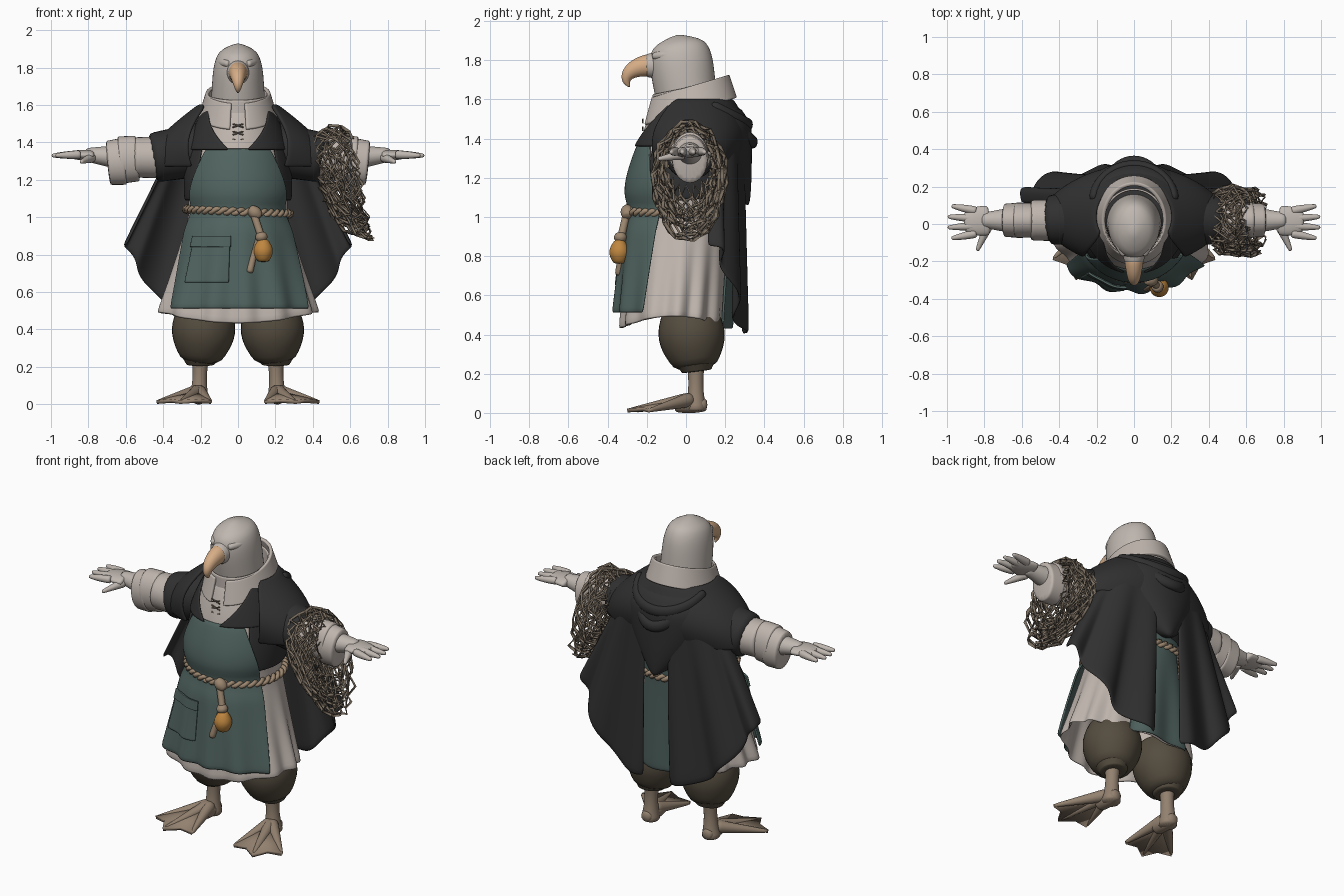
import bpy, bmesh, random
from math import sin, cos, acos, pi, radians, sqrt
from mathutils import Vector

random.seed(4)
if "Cube" in bpy.data.objects:
    bpy.data.objects.remove(bpy.data.objects["Cube"])


def material(name, red, green, blue):
    mat = bpy.data.materials.new(name)
    mat.use_nodes = True
    mat.diffuse_color = (red, green, blue, 1)
    mat.node_tree.nodes["Principled BSDF"].inputs["Base Color"].default_value = mat.diffuse_color
    return mat


LINEN = material("pale linen", .52, .46, .42)
PLUMAGE = material("pale plumage", .52, .47, .43)
CLOAK = material("charcoal cloth", .03, .03, .03)
TEAL = material("muted teal", .08, .125, .115)
BEAK = material("beak tan", .68, .42, .24)
BROWN = material("olive brown", .09, .073, .05)
FOOT = material("foot tan", .29, .22, .16)
ROPE = material("rope", .33, .24, .16)
CORD = material("net cord", .2, .16, .12)
AMBER = material("amber gourd", .52, .24, .05)

SIDES = {"left": 1, "right": -1}
WAIST = 1.03


def steps(count):
    return [k / count for k in range(count + 1)]


def finish(name, mat, verts, faces, smooth=1, thickness=0.0):
    mesh = bpy.data.meshes.new(name)
    mesh.from_pydata(verts, [], faces)
    bm = bmesh.new()
    bm.from_mesh(mesh)
    bmesh.ops.remove_doubles(bm, verts=bm.verts, dist=.0001)
    bmesh.ops.recalc_face_normals(bm, faces=bm.faces)
    for face in bm.faces:
        face.smooth = True
    bm.to_mesh(mesh)
    bm.free()
    obj = bpy.data.objects.new(name, mesh)
    bpy.context.scene.collection.objects.link(obj)
    mesh.materials.append(mat)
    if thickness:
        solid = obj.modifiers.new("thickness", "SOLIDIFY")
        solid.thickness, solid.offset = thickness, 0
    if smooth:
        subdivision = obj.modifiers.new("smooth", "SUBSURF")
        subdivision.levels = subdivision.render_levels = smooth
    return obj


# Skin a list of rows; tubes wrap round and get end caps
def skin(name, mat, rows, tube=False, **options):
    n = len(rows[0])
    columns = n if tube else n - 1
    faces = [(j*n + i, j*n + (i+1) % n, (j+1)*n + (i+1) % n, (j+1)*n + i)
             for j in range(len(rows) - 1) for i in range(columns)]
    if tube:
        last = (len(rows) - 1) * n
        faces += [tuple(range(n)), tuple(range(last, last + n))]
    return finish(name, mat, [point for row in rows for point in row], faces, **options)


# Tube along a path of (point, radius along axis, other radius)
def sweep(name, mat, path, axis="X", sides=16, mirror=1, **options):
    rows = []
    for k, (point, wide, deep) in enumerate(path):
        ahead, behind = path[min(k+1, len(path)-1)][0], path[max(k-1, 0)][0]
        tangent = (Vector(ahead) - Vector(behind)).normalized()
        across = Vector([float(axis == letter) for letter in "XYZ"])
        across = (across - across.dot(tangent) * tangent).normalized()
        other = tangent.cross(across)
        row = []
        for i in range(sides):
            a = 2*pi*i/sides
            p = Vector(point) + across*wide*cos(a) + other*deep*sin(a)
            row.append((mirror*p.x, p.y, p.z))
        rows.append(row)
    skin(name, mat, rows, tube=True, **options)


# Straight tapered limb with an optional bulge in the middle
def limb(name, mat, start, end, first, last, bulge=0.0, wide=1, **options):
    start, end = Vector(start), Vector(end)
    span = end - start
    axis = "Y" if abs(span.x) > max(abs(span.y), abs(span.z)) else "X"
    path = []
    for v in steps(7):
        radius = first + (last - first)*v + bulge*sin(pi*v)
        path.append((start + span*v, radius*wide, radius))
    sweep(name, mat, path, axis=axis, **options)


# Cloth wrapped round the body; fit(z) gives width, depth and centre
def shell(name, mat, top, bottom, fit, angle, centre=0, columns=72, tilt=0.0, rise=0.0, thickness=.012):
    rows = []
    for v in steps(16):
        z = top + (bottom - top)*v
        width, depth, middle = fit(z)
        half = angle(z) if callable(angle) else angle
        row = []
        for u in steps(columns):
            t = radians(centre + half*(2*u - 1))
            pleat = 1 + .04*min(2*max(1 - z, 0), 1)*sin(13*t + sin(3*t))
            y = middle - depth*pleat*cos(t)
            row.append((width*pleat*sin(t), y, z + tilt*y + rise*v**4*sin(t)**2))
        rows.append(row)
    skin(name, mat, rows, thickness=thickness)


# Tunic, apron, pocket and back panel
def body_fit(z, lift=0.0):
    d = z - WAIST
    if d < 0:
        return .25 - .28*d + lift, .25 - .03*d + lift, .07*d - .02
    return .25 + .2*d - .7*d*d + lift, .25 + .1*d - .45*d*d + lift, .06*d - .02


def apron_fit(z, lift=0.0):
    return body_fit(z, lift + min(.04, .01 + .4*abs(z - WAIST), .15*(1.45 - z)))


def apron_angle(z):
    return 66 - (70 if z > WAIST else 15)*abs(z - WAIST)


shell("tunic", LINEN, 1.58, .43, body_fit, 180, columns=120, rise=.06)
shell("apron", TEAL, 1.37, .51, apron_fit, apron_angle)
shell("apron_pocket", TEAL, .88, .65, lambda z: apron_fit(z, .014), 18, centre=-25, columns=20)
shell("pocket_flap", TEAL, .9, .84, lambda z: apron_fit(z, .022), 19, centre=-25, columns=20)
shell("back_panel", TEAL, 1.1, .43, lambda z: body_fit(z, .02), 27, centre=180)


# Shoulder mantle, vest, crossed front and hood
def mantle_fit(z):
    v = min((1.6 - z)*3, 1)
    return .2 + .28*sin(v*pi/2), .19 + .06*sin(pi*v) + .03*v, .04


shell("mantle", CLOAK, 1.6, 1.27, mantle_fit, lambda z: 115 + 60*sqrt(max(1.6 - z, 0)),
      centre=180, thickness=.02)
shell("vest", CLOAK, 1.45, 1.09, lambda z: body_fit(z, .02), 132, centre=180)
shell("cloak_front", CLOAK, 1.58, 1.36, lambda z: body_fit(z, .03), lambda z: 170 - 230*(z - 1.36), centre=180)
hood = []
for v in steps(9):
    radius = .28*sin(pi*(1 + 3*v)/4) + .01
    back = .28 + .08*sin(.8*pi*v)
    hood.append(((0, back - .75*radius, 1.6 - .54*v), radius, .75*radius))
sweep("hood", CLOAK, hood, sides=28)
for k in range(2):
    fold = [(((.22 - .05*k)*cos(pi*v), .12 + (.2 + .025*k)*sin(pi*v), 1.57 - (.1 + .09*k)*sin(pi*v)), .035, .025)
            for v in steps(12)]
    sweep(f"hood_fold_{k+1}", CLOAK, fold, axis="Z", sides=10)

# Split cape hanging behind, lower at the middle than at the sides
for side, s in SIDES.items():
    rows = []
    for v in steps(14):
        width = .3 + .3*v
        row = []
        for u in steps(32):
            t = u*acos(.08/width)
            hem = .4 + .45*cos(t)**3
            row.append((s*(width*cos(t) + .012*v*sin(14*t)),
                        .11 + .18*sin(t)**.7 + .03*v*sin(11*t),
                        1.47 + (hem - 1.47)*v))
        rows.append(row)
    skin(f"cape_{side}", CLOAK, rows, thickness=.016)

# Collar and chest lacing
shell("collar_outer", LINEN, 1.66, 1.53, lambda z: (.66 - .3*z, .69 - .3*z, .02), 168,
      centre=180, tilt=.3, thickness=.02)
shell("collar_inner", LINEN, 1.66, 1.47, lambda z: (.165, .175, .01), 180, tilt=.2)
for side, s in SIDES.items():
    for k in range(3):
        z = 1.4 + .04*k
        limb(f"lace_{side}_{k+1}", CORD, (-.03, -.22, z), (.03, -.22, z + .02), .005, .005, mirror=s, sides=6)

# Head and hooked beak
head = []
for v in steps(12):
    radius = (.15 - .03*v)*sqrt(1 - v**7) + .01*v
    head.append(((0, .015 - .06*v, 1.52 + .41*v), radius, radius*(1 + .33*v)))
sweep("head", PLUMAGE, head, sides=24)
limb("face", PLUMAGE, (0, -.08, 1.78), (0, -.21, 1.77), .085, .058, wide=.9)
beak = []
for v in steps(9):
    a = 2*pi/3*v
    radius = .06*(1 - v)**.7 + .002
    beak.append(((0, -.17 - .135*sin(a), 1.7 + .075*cos(a)), .9*radius, radius))
sweep("beak", BEAK, beak)

for side, s in SIDES.items():
    limb(f"brow_{side}", PLUMAGE, (.05, -.17, 1.82), (.1, -.07, 1.83), .016, .014, bulge=.008, mirror=s)

    # Sleeves, arms and hands
    limb(f"cloak_sleeve_{side}", CLOAK, (.16, .04, 1.37), (.47, .02, 1.315), .15, .135, mirror=s)
    limb(f"shirt_sleeve_{side}", LINEN, (.4, .02, 1.32), (.56, .02, 1.32), .115, .11, mirror=s)
    limb(f"sleeve_cuff_{side}", LINEN, (.53, .02, 1.315), (.64, .02, 1.305), .125, .13, wide=.75, mirror=s)
    limb(f"cuff_edge_{side}", LINEN, (.6, .02, 1.3), (.7, .02, 1.29), .13, .12, wide=.75, mirror=s)
    limb(f"forearm_{side}", PLUMAGE, (.62, .02, 1.32), (.82, .02, 1.335), .07, .035, wide=1.1, mirror=s)
    limb(f"palm_{side}", PLUMAGE, (.77, .02, 1.33), (.91, .01, 1.335), .028, .018, wide=2.8,
         bulge=.005, mirror=s)
    for k in range(4):
        spread = 1.5 - k
        limb(f"finger_{side}_{k+1}", PLUMAGE, (.84, .01 + .04*spread, 1.335),
             (1 - .01*spread**2, .01 + .058*spread, 1.33), .024, .01, bulge=.004, mirror=s, sides=10)
    limb(f"thumb_{side}", PLUMAGE, (.78, -.01, 1.32), (.84, -.145, 1.295), .03, .01, mirror=s, sides=10)

    # Breeches, legs and webbed feet
    limb(f"breeches_{side}", BROWN, (.17, .01, .56), (.2, .05, .22), .12, .1, bulge=.065, mirror=s)
    limb(f"breeches_band_{side}", BROWN, (.2, .05, .25), (.2, .055, .21), .1, .075, mirror=s)
    limb(f"leg_{side}", FOOT, (.2, .05, .27), (.21, .05, 0), .05, .06, bulge=-.016, mirror=s)
    limb(f"heel_{side}", FOOT, (.21, .11, .04), (.21, -.06, .045), .03, .04, bulge=.01, mirror=s)
    tips = [Vector((.145, -.25, .012)), Vector((.31, -.3, .012)), Vector((.435, -.19, .012))]
    ankle = Vector((.21, .03, .07))
    for k, tip in enumerate(tips):
        limb(f"toe_{side}_{k+1}", FOOT, ankle, tip, .042, .01, mirror=s, sides=10)
    notches = [ankle.lerp((a + b)/2, .9) for a, b in zip(tips, tips[1:])]
    web = [ankle, tips[0], notches[0], tips[1], notches[1], tips[2]]
    finish(f"web_{side}", FOOT, [(s*p.x, p.y, p.z) for p in web],
           [(0, i, i + 1) for i in range(1, 5)], smooth=0, thickness=.02)

# Twisted rope belt, hanging cord and gourd
for k in range(2):
    strand = []
    for v in steps(180):
        a, twist = 2*pi*v, 40*pi*v + pi*k
        radius = .275 + .012*cos(twist)
        strand.append(((radius*sin(a), -.02 - radius*cos(a), WAIST + .012*(sin(twist) - sin(a))), .014, .014))
    sweep(f"belt_strand_{k+1}", ROPE, strand, axis="Z", sides=6, smooth=0)
limb("belt_knot", ROPE, (.06, -.3, 1.05), (.12, -.3, 1), .02, .02, bulge=.015)
limb("gourd_cord", ROPE, (.08, -.3, WAIST), (.13, -.335, .88), .02, .02)
limb("cord_tail", ROPE, (.11, -.32, .9), (.06, -.345, .7), .012, .02)
limb("cord_wrap", ROPE, (.12, -.335, .92), (.13, -.335, .87), .02, .02, bulge=.014)
limb("gourd", AMBER, (.135, -.34, .885), (.135, -.34, .76), .022, .028, bulge=.028)

# Net draped over the left arm, in three layers of diamond mesh
ROWS, LOOPS = 8, 17
for layer in range(3):
    verts, faces = [], []
    for j in range(ROWS + 1):
        v = j/ROWS
        edge = (2*v - 1)**2
        top, low = 1.48 - .02*layer - .04*edge, 1 - .16*v + .05*layer + .05*edge
        for i in range(LOOPS):
            a = 2*pi*(i + j % 2/2 + layer/3)/LOOPS
            z = (top + low)/2 + (top - low)/2*cos(a)
            depth = (.185 - .022*layer)*(1 - .15*edge)
            point = (.4 + .21*v + .19*(top - z), .015 + depth*sin(a), z)
            verts.append([c + random.uniform(-.016, .016) for c in point])
    for j in range(ROWS - 1):
        for i in range(LOOPS):
            right = (i + j % 2) % LOOPS
            faces.append((j*LOOPS + i, (j+1)*LOOPS + right,
                          (j+2)*LOOPS + i, (j+1)*LOOPS + (right - 1) % LOOPS))
    net = finish(f"net_layer_{layer+1}", CORD, verts, faces, smooth=0)
    cords = net.modifiers.new("cords", "WIREFRAME")
    cords.thickness, cords.use_even_offset = .018, False
